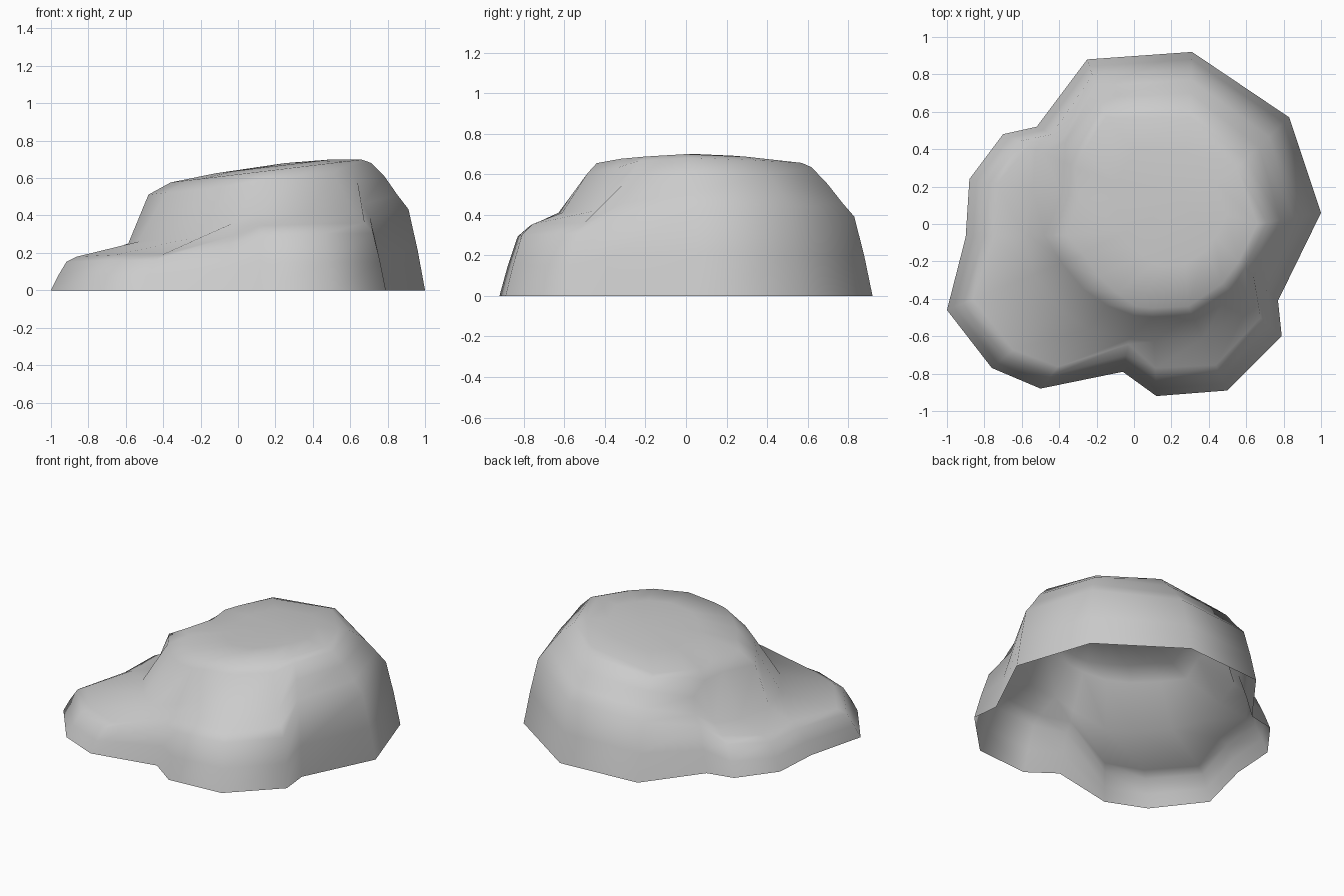
import bpy, bmesh
from mathutils import Vector

# Each column runs from the ground outline up to the plateau rim:
# base x, base y, rim x, rim y, ledge height, foot fraction, foot height, shoulder fraction
columns = [
    (1.00, 0.06, 0.66, 0.00, 0.51, 0.64, 0.61, 0.85),
    (0.83, 0.57, 0.55, 0.30, 0.51, 0.58, 0.60, 0.82),
    (0.31, 0.92, 0.30, 0.57, 0.46, 0.63, 0.55, 0.86),
    (-0.25, 0.88, -0.15, 0.57, 0.44, 0.66, 0.53, 0.86),
    (-0.52, 0.52, -0.27, 0.39, 0.34, 0.62, 0.45, 0.84),
    (-0.70, 0.48, -0.31, 0.30, 0.23, 0.54, 0.28, 0.84),
    (-0.88, 0.24, -0.29, 0.14, 0.20, 0.58, 0.25, 0.84),
    (-0.90, -0.07, -0.36, -0.06, 0.19, 0.58, 0.25, 0.78),
    (-1.00, -0.46, -0.27, -0.16, 0.18, 0.64, 0.26, 0.84),
    (-0.76, -0.77, -0.19, -0.28, 0.19, 0.64, 0.27, 0.86),
    (-0.50, -0.88, -0.09, -0.37, 0.19, 0.62, 0.28, 0.87),
    (-0.06, -0.79, 0.01, -0.44, 0.29, 0.50, 0.36, 0.86),
    (0.12, -0.92, 0.10, -0.45, 0.345, 0.62, 0.41, 0.90),
    (0.50, -0.89, 0.29, -0.44, 0.355, 0.62, 0.41, 0.90),
    (0.79, -0.60, 0.47, -0.32, 0.36, 0.55, 0.42, 0.86),
    (0.77, -0.41, 0.56, -0.20, 0.46, 0.62, 0.58, 0.84),
]
center = Vector((0.25, 0.12))


def plateau_height(x):
    return 0.62 + 0.12 * x


def column_points(bx, by, rx, ry, h, f, g, s):
    base, rim = Vector((bx, by)), Vector((rx, ry))
    length = (rim - base).length
    top = plateau_height(rx)
    stations = [(0, 0), (0.04 / length, 0.42 * h), (0.09 / length, 0.85 * h),
                (0.15 / length, h), (f, g),
                (s, g + 0.8 * (top - g)), (1, top)]
    points = [(*base.lerp(rim, t), z) for t, z in stations]
    inner = rim.lerp(center, 0.4)
    return points + [(*inner, plateau_height(inner.x) + 0.02)]


# Boulder shell, open underneath
bm = bmesh.new()
grid = [[bm.verts.new(p) for p in column_points(*c)] for c in columns]
n = len(grid)
for i in range(n):
    a, b = grid[i], grid[(i + 1) % n]
    for j in range(len(a) - 1):
        bm.faces.new((a[j], b[j], b[j + 1], a[j + 1]))

# Plateau cap
peak = bm.verts.new((*center, plateau_height(center.x) + 0.03))
for i in range(n):
    bm.faces.new((grid[i][-1], grid[(i + 1) % n][-1], peak))
for face in bm.faces:
    face.smooth = True

mesh = bpy.data.meshes.new("boulder_shell")
bm.to_mesh(mesh)
bm.free()
boulder = bpy.data.objects.new("boulder_shell", mesh)
bpy.context.collection.objects.link(boulder)
